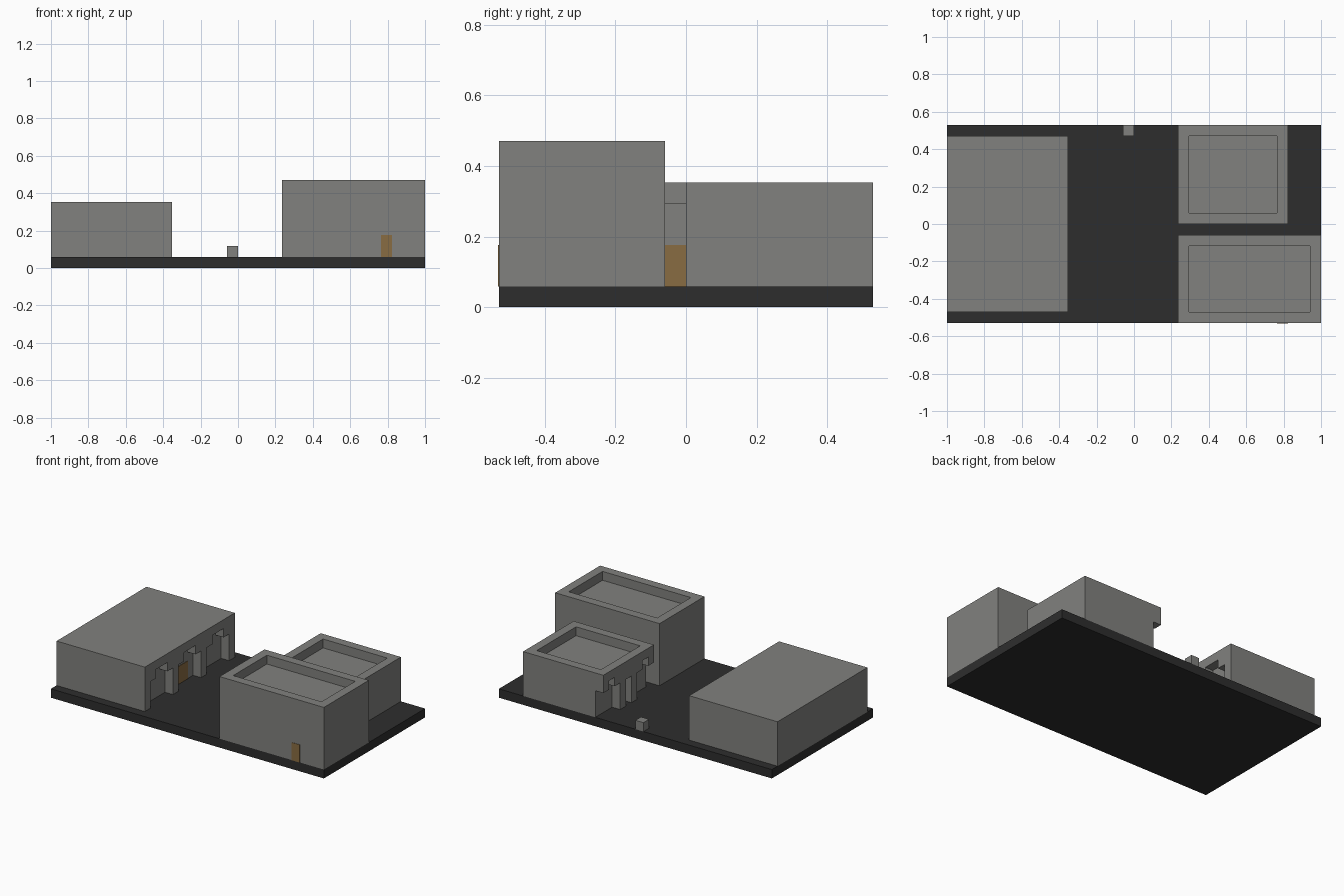
import bpy

U = 1 / 17  # one building block

cube = bpy.data.objects.get("Cube")
if cube:
    bpy.data.objects.remove(cube, do_unlink=True)


def material(name, rgb):
    mat = bpy.data.materials.new(name)
    mat.use_nodes = True
    mat.diffuse_color = (*rgb, 1)
    mat.node_tree.nodes["Principled BSDF"].inputs["Base Color"].default_value = (*rgb, 1)
    return mat


stone = material("grey stone", (0.22, 0.22, 0.21))
asphalt = material("dark asphalt", (0.027, 0.027, 0.027))
wood = material("brown wood", (0.25, 0.15, 0.055))


def box(name, low, high, mat):
    """Box between two corners, measured in blocks."""
    bpy.ops.mesh.primitive_cube_add(size=1)
    obj = bpy.context.object
    obj.name = obj.data.name = name
    for v in obj.data.vertices:
        v.co = [U * (a if c < 0 else b) for c, a, b in zip(v.co, low, high)]
    obj.data.materials.append(mat)
    return obj


def carve(obj, low, high):
    """Cut a box-shaped opening out of a building."""
    cutter = box("cutter", low, high, stone)
    cutter.hide_render = True
    mod = obj.modifiers.new("opening", 'BOOLEAN')
    mod.operation = 'DIFFERENCE'
    mod.solver = 'EXACT'
    mod.object = cutter
    bpy.context.view_layer.objects.active = obj
    bpy.ops.object.modifier_apply(modifier=mod.name)
    bpy.data.objects.remove(cutter, do_unlink=True)


def bay(obj, x0, x1, y0, y1, arch=None):
    """Arcade bay, with a taller middle that leaves a stepped shoulder."""
    carve(obj, (x0, y0, 0.5), (x1, y1, 4))
    if arch:
        carve(obj, (x0, arch[0], 3), (x1, arch[1], 5))


# Ground slab
box("ground_slab", (-17, -9, 0), (17, 9, 1), asphalt)

# Long hall with three arcade bays facing the street
hall = box("long_hall", (-17, -8, 1), (-6, 8, 6), stone)
for y in (-7, -2, 3):
    bay(hall, -7, -5, y, y + 4, (y + 1, y + 3))

# Tall building with a sunken roof
tower = box("tall_building", (4, -9, 1), (17, -1, 8), stone)
carve(tower, (5, -8, 7), (16, -2, 9))

# Low building with a sunken roof and open-ended arcade
low = box("low_building", (4, 0, 1), (14, 9, 6), stone)
carve(low, (5, 1, 5), (13, 8, 7))
bay(low, 3, 5, -1, 3, (1, 2))
bay(low, 3, 5, 4, 5)
bay(low, 3, 5, 6, 10, (7, 8))

# Loose block in the street
box("street_block", (-1, 8, 1), (0, 9, 2), stone)

# Doors as thin plates
T = 0.04
box("hall_door", (-7 - T, -1, 1), (-7 + T, 1, 3), wood)
box("tall_building_door", (13, -9 - T, 1), (14, -9 + T, 3), wood)
box("low_building_door", (5 - T, 4, 1), (5 + T, 5, 3), wood)
